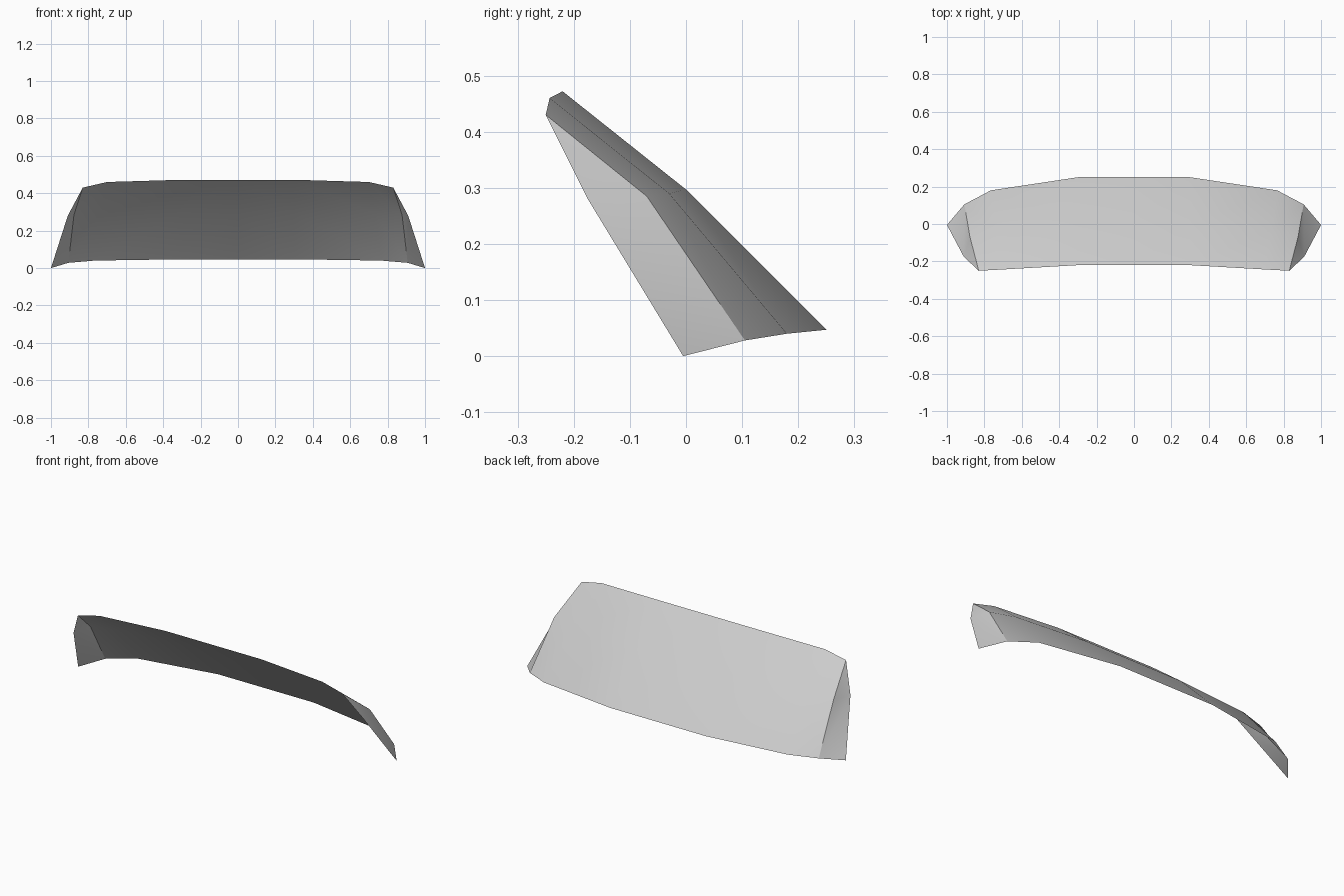
import bpy
import bmesh
import math

cube = bpy.data.objects.get("Cube")
if cube:
    bpy.data.objects.remove(cube, do_unlink=True)

# Single grey for the whole pane
grey = bpy.data.materials.new("light_grey")
grey.use_nodes = True
colour = (0.6, 0.6, 0.6, 1.0)
grey.diffuse_color = colour
grey.node_tree.nodes["Principled BSDF"].inputs["Base Color"].default_value = colour

# Half of the curved pane: rows run from the centre line out to the crease
rows = [
    [(0, -0.22, 0.472), (0.3, -0.22, 0.472), (0.7, -0.243, 0.46), (0.83, -0.25, 0.43)],
    [(0, 0.0, 0.297), (0.3, 0.0, 0.297), (0.735, -0.03, 0.29), (0.877, -0.07, 0.285)],
    [(0, 0.25, 0.047), (0.3, 0.25, 0.047), (0.765, 0.18, 0.04), (0.907, 0.105, 0.028)],
]
bm = bmesh.new()
grid = [[bm.verts.new(p) for p in row] for row in rows]
for upper, lower in zip(grid, grid[1:]):
    for i in range(len(upper) - 1):
        bm.faces.new((upper[i], lower[i], lower[i + 1], upper[i + 1]))

# Folded side wing beyond the crease
edge_mid = bm.verts.new((0.91, -0.175, 0.28))
tip = bm.verts.new((1.0, -0.005, 0.0))
top, mid, low = (row[-1] for row in grid)
for tri in ((top, mid, edge_mid), (mid, low, edge_mid), (low, tip, edge_mid)):
    bm.faces.new(tri)

# Mirror the half across the centre line
geom = bm.verts[:] + bm.edges[:] + bm.faces[:]
bmesh.ops.mirror(bm, geom=geom, axis='X', merge_dist=0.0005)
bmesh.ops.remove_doubles(bm, verts=bm.verts[:], dist=0.0005)
bmesh.ops.recalc_face_normals(bm, faces=bm.faces[:])
if sum(f.normal.z for f in bm.faces) < 0:
    bmesh.ops.reverse_faces(bm, faces=bm.faces[:])

mesh = bpy.data.meshes.new("window_pane")
bm.to_mesh(mesh)
bm.free()
mesh.materials.append(grey)
pane = bpy.data.objects.new("window_pane", mesh)
bpy.context.collection.objects.link(pane)

# Smooth curve with a sharp wing crease
bpy.ops.object.select_all(action='DESELECT')
pane.select_set(True)
bpy.context.view_layer.objects.active = pane
bpy.ops.object.shade_smooth_by_angle(angle=math.radians(30))
